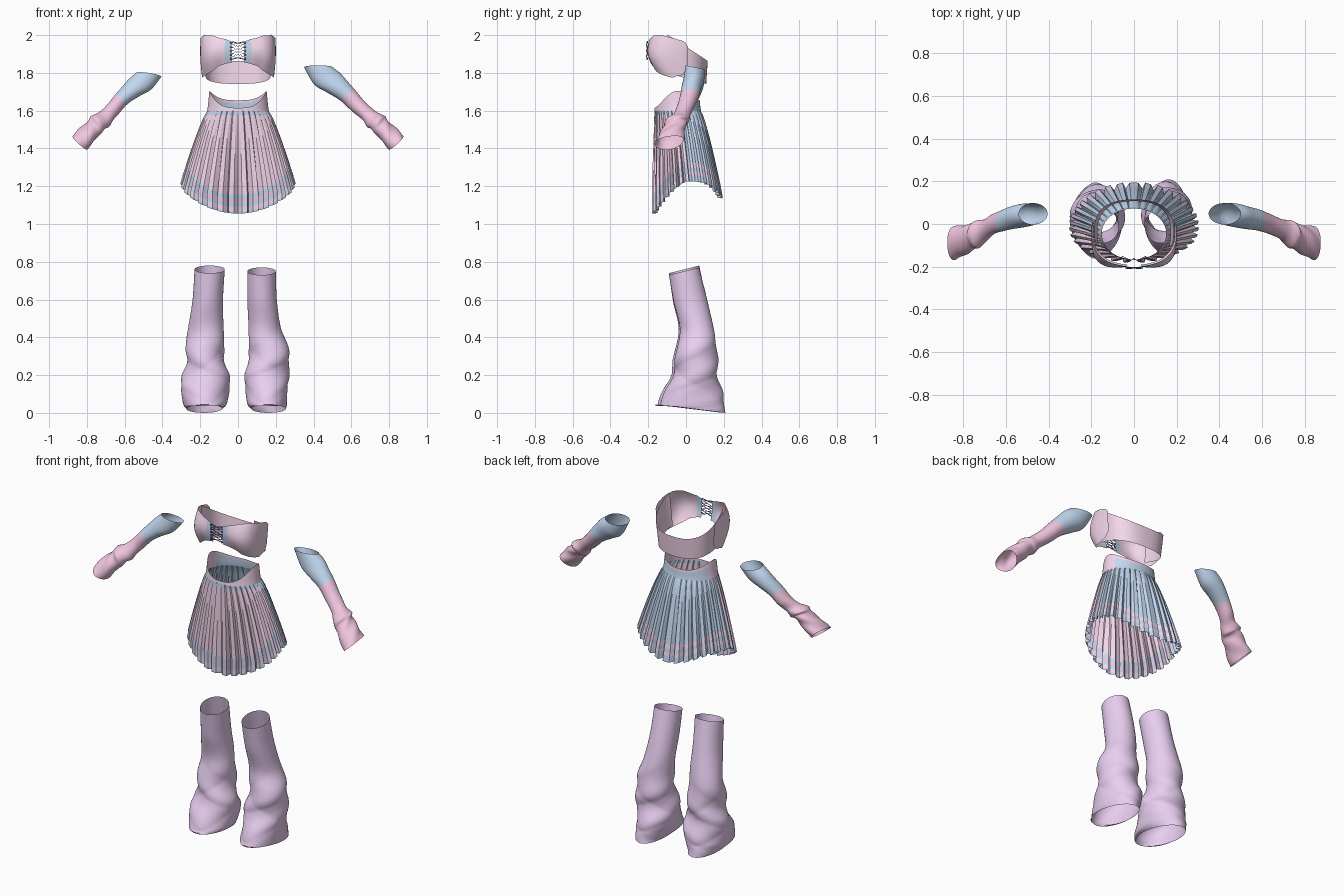
import bpy, bmesh
from math import sin, cos, pi, radians, copysign

if "Cube" in bpy.data.objects:
    bpy.data.objects.remove(bpy.data.objects["Cube"])


def mat(name, *c):
    m = bpy.data.materials.new(name)
    m.diffuse_color = (*c, 1)
    m.use_nodes = True
    m.node_tree.nodes["Principled BSDF"].inputs["Base Color"].default_value = m.diffuse_color
    return m


PINK = mat("pale_pink", .90, .68, .83)
ROSE = mat("rose", .88, .56, .74)
BLUE = mat("soft_blue", .54, .68, .87)
LILAC = mat("lilac", .81, .62, .88)
NAVY = mat("cord_blue", .16, .15, .42)
MATS = [PINK, ROSE, BLUE, LILAC, NAVY]


def sheet(name, rows, closed, pick, angle=40):
    """Skin a list of point rows; pick(row, column) gives each face's material."""
    bm = bmesh.new()
    vs = [[bm.verts.new(p) for p in r] for r in rows]
    n = len(rows[0])
    for j in range(len(rows) - 1):
        for i in range(n if closed else n - 1):
            k = (i + 1) % n
            f = bm.faces.new((vs[j][i], vs[j + 1][i], vs[j + 1][k], vs[j][k]))
            f.material_index = MATS.index(pick(j, i))
    bmesh.ops.recalc_face_normals(bm, faces=bm.faces)
    me = bpy.data.meshes.new(name)
    bm.to_mesh(me)
    bm.free()
    for m in MATS:
        me.materials.append(m)
    me.shade_smooth()
    me.set_sharp_from_angle(angle=radians(angle))
    ob = bpy.data.objects.new(name, me)
    bpy.context.collection.objects.link(ob)
    return ob


def spline(keys, steps):
    """Catmull-Rom through tuples."""
    out = []
    for i in range(len(keys) - 1):
        a, b, c, d = (keys[max(0, min(len(keys) - 1, i + o))] for o in (-1, 0, 1, 2))
        for s in range(steps):
            t = s / steps
            out.append(tuple(.5 * (2 * q + (r - p) * t + (2 * p - 5 * q + 4 * r - w) * t * t
                                   + (3 * q - p - 3 * r + w) * t ** 3)
                             for p, q, r, w in zip(a, b, c, d)))
    return out + [keys[-1]]


def tube(name, keys, pick, side=1, steps=6, seg=40, fold=lambda t, j: 0):
    """Rings given as silhouette ends x0,z0,x1,z1, then y centre, y radius, z tilt."""
    rows = []
    for j, (x0, z0, x1, z1, cy, d, tilt) in enumerate(spline(keys, steps)):
        row = []
        for i in range(seg):
            t = 2 * pi * i / seg
            g = 1 + fold(t, j / steps)
            c, s = cos(t) * g, sin(t) * g
            row.append((side * ((x0 + x1) / 2 + (x1 - x0) / 2 * c), cy + d * s,
                        max(0, (z0 + z1) / 2 + (z1 - z0) / 2 * c + tilt * s)))
        rows.append(row)
    return sheet(name, rows, True, pick)


# sleeves: individual upper openings, shared forearm and flared cuff
cuff = [(.66, 1.55, .73, 1.595, -.025, .046, 0), (.685, 1.515, .775, 1.575, -.045, .062, 0),
        (.708, 1.50, .785, 1.555, -.055, .06, .01), (.73, 1.475, .81, 1.53, -.065, .064, .01),
        (.765, 1.435, .845, 1.50, -.078, .07, .01), (.80, 1.395, .878, 1.465, -.09, .078, .01)]
right = [(.35, 1.83, .50, 1.83, .048, .05, -.01), (.402, 1.74, .54, 1.80, .042, .055, 0),
         (.465, 1.70, .58, 1.755, .03, .053, 0), (.54, 1.655, .615, 1.715, .02, .05, 0),
         (.60, 1.60, .67, 1.65, 0, .046, 0)]
left = [(.405, 1.78, .54, 1.80, .048, .05, -.01), (.46, 1.712, .58, 1.765, .04, .055, 0),
        (.525, 1.675, .615, 1.725, .03, .053, 0), (.585, 1.635, .65, 1.685, .015, .049, 0),
        (.63, 1.585, .69, 1.635, 0, .046, 0)]
crease = lambda t, j: .05 * sin(3 * t + 3 * j) * min(1, max(0, (j - 4) / 2))
for nm, keys, sd in (("right_sleeve", right, 1), ("left_sleeve", left, -1)):
    tube(nm, keys + cuff, lambda j, i: BLUE if j < 18 else ROSE, sd, fold=crease)

# leg warmers: narrow calf, slouched folds over the foot
yy = [(-.01, .08, .02), (.022, .088, .01), (.057, .088, 0), (.057, .105, 0), (.055, .113, 0),
      (.048, .118, 0), (.043, .142, 0), (.03, .172, .008), (.03, .18, -.022)]
zz = [.75, .60, .45, .35, .27, .20, .13, .05, .022]
xl = [(.07, .23), (.08, .24), (.075, .265), (.075, .275), (.07, .272), (.05, .292), (.04, .305),
      (.06, .29), (.085, .272)]
xr = [(.05, .20), (.05, .205), (.055, .228), (.06, .265), (.052, .272), (.04, .268), (.035, .265),
      (.05, .258), (.07, .252)]


def slouch(t, j):
    """Sharp diagonal creases that fade towards the knee."""
    w = min(1, max(.1, (j - 1) / 3)) * (1 if j < 7 else .5)
    ridge = abs(sin(t - 1.1 * j)) + abs(sin(t + 1.5 * j + .8)) - 1.27
    return w * (.07 * ridge + .05 * sin(2 * t + 2.6 * j))


for nm, xs, sd, dy, dz in (("left_leg_warmer", xl, -1, -.015, .01), ("right_leg_warmer", xr, 1, 0, 0)):
    tube(nm, [(a, z + dz * (z > .7), b, z + dz * (z > .7), y + dy * (1 - z / .75), d, k)
              for (a, b), z, (y, d, k) in zip(xs, zz, yy)],
         lambda j, i: LILAC, sd, seg=56, steps=8, fold=slouch)


# skirt: knife pleats, long front and back, stripes following the hem
def waist(a, z, off=0):
    s = max(0, (1.6 - z) / .4)
    rx = .16 + .137 * min(s, 1.1) ** .8 + off
    front, back = -.166 - .002 * s, .076 + .096 * min(s, 1.2) ** .75
    return (rx * sin(a), (front + back) / 2 - ((back - front) / 2 + off) * cos(a), z)


def hem(a):
    s2, c = sin(a) ** 2, cos(a)
    return 1.055 + .085 * (s2 + 1 - c) if c > 0 else 1.135 + .09 * (1 - c ** 4)


N = 17
half = [(pi * (i + f - .3) / (N - .3), r) for i in range(N) for f, r in ((.3, -.7), (.65, .5), (1.12, .7))]
half[0], half[-1] = (0, -.5), (pi, .5)
cols = half + [(2 * pi - a, r) for a, r in reversed(half[1:-1])]
levels = [0, .012, .035, .055, .075, .10]
rows = []
for k in range(16):
    row = []
    for a, r in cols:
        h = hem(a)
        top = 1.578
        z = h + levels[k] if k < 6 else h + .10 + (top - h - .10) * (k - 5) / 9
        z = 1.6 if k == 15 else z
        s = (1.6 - z) / .4
        row.append(waist(a, z, r * (.003 + .018 * min(s, 1))))
    rows.append(row)


def skirt_colour(j, i):
    front = cos(cols[i][0]) > -.03
    if j in (0, 14):
        return BLUE
    if j in (2, 4):
        return BLUE if front else PINK
    if j == 3:
        return ROSE if front else BLUE
    return PINK if front else BLUE


sheet("pleated_skirt", rows, True, skirt_colour, 25)

# waistband peaking at both hips
rows = []
for k in range(5):
    row = []
    for i in range(96):
        a = 2 * pi * i / 96
        top = (1.615 if cos(a) > 0 else 1.655) + (.09 if cos(a) > 0 else .05) * abs(sin(a)) ** 3
        z = 1.598 + (top - 1.598) * k / 4
        row.append(waist(a, z, .002 - .10 * (z - 1.598)))
    rows.append(row)
sheet("waistband", rows, True, lambda j, i: BLUE if j < 3 and 30 < i < 66 else PINK)


# bandeau: back strap sloping down behind, bulging front cups, laced panels
def bust(a, off=0):
    p = lambda v: copysign(abs(v) ** .8, v)
    return (.187 + off) * p(sin(a)), -.035 - (.15 + off) * p(cos(a))


def mix(pts, a):
    """Piecewise linear value from (degree, value) pairs."""
    for (p, u), (q, v) in zip(pts, pts[1:]):
        if a <= q:
            return u + (v - u) * (a - p) / (q - p)
    return pts[-1][1]


rows = []
for k in range(5):
    row = []
    for i in range(61):
        x, y = bust(radians(70 + 220 * i / 60))
        w = (y + .04) / .16
        lo, hi = 1.785 - .045 * w, 1.965 - .105 * w
        f = k / 4
        row.append((x * (.92 + .08 * f), y - .008 * (1 - f), lo + (hi - lo) * f))
    rows.append(row)
sheet("back_strap", rows, False, lambda j, i: PINK)

TOP = [(6, 1.965), (14, 1.978), (24, 1.985), (38, 1.998), (60, 2.0), (85, 1.982), (96, 1.965), (102, 1.94)]
LOW = [(6, 1.855), (14, 1.85), (28, 1.835), (40, 1.81), (58, 1.79), (80, 1.775), (94, 1.79), (102, 1.825)]


def panel(name, a0, a1, n, side, colour, off, bulge):
    rows = []
    for k in range(11):
        f = k / 10
        row = []
        for i in range(n + 1):
            d = a0 + (a1 - a0) * i / n
            x, y = bust(radians(d), off - .008 * (1 - f))
            puff = bulge * sin(pi * f) * sin(pi * min(1, d / 104))
            lo, hi = mix(LOW, d), mix(TOP, d)
            row.append((side * (x + .3 * puff), y - puff, lo + (hi - lo) * f))
        rows.append(row)
    sheet(name, rows, False, lambda j, i: colour)


def cord(name, pts, r, cyclic=False):
    cu = bpy.data.curves.new(name, 'CURVE')
    cu.dimensions = '3D'
    cu.bevel_depth, cu.bevel_resolution = r, 1
    sp = cu.splines.new('POLY')
    sp.points.add(len(pts) - 1)
    for q, p in zip(sp.points, pts):
        q.co = (*p, 1)
    sp.use_cyclic_u = cyclic
    cu.materials.append(NAVY)
    bpy.context.collection.objects.link(bpy.data.objects.new(name, cu))


for nm, sd in (("left", -1), ("right", 1)):
    panel(nm + "_cup", 14, 102, 36, sd, PINK, .012, .032)
    panel(nm + "_lacing_panel", 6, 15, 6, sd, BLUE, .014, .03)
    zig = [(sd * (.032 if k % 2 else -.032), -.203 - .006 * (k % 2), 1.872 + .0155 * k) for k in range(7)]
    cord(nm + "_lace", zig, .003)
    for k in range(5):
        z = 1.875 + .021 * k
        cord(f"{nm}_eyelet_{k}", [(sd * .036 + .005 * cos(t * pi / 4), -.207, z + .005 * sin(t * pi / 4))
                                  for t in range(8)], .0018, True)
